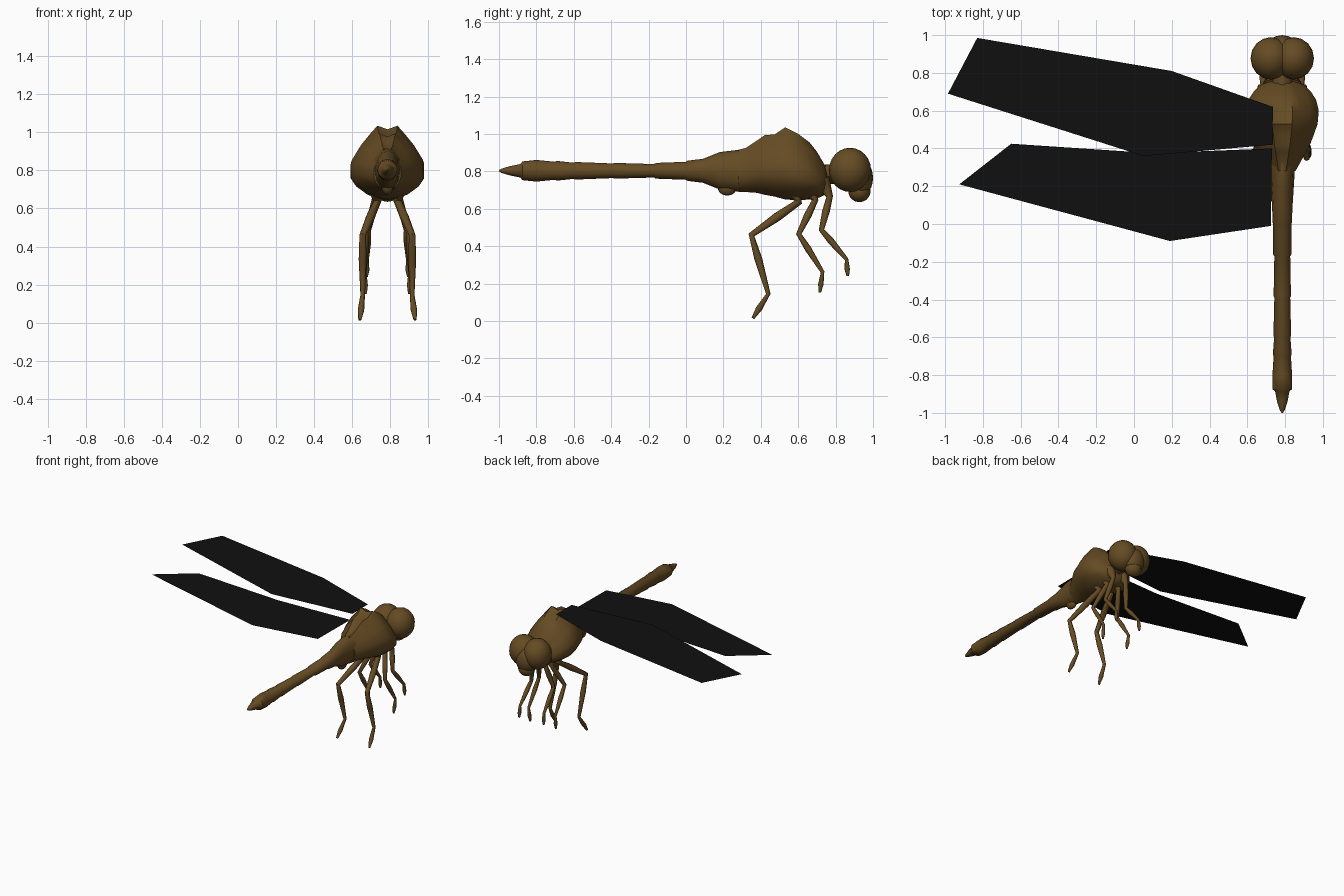
import bpy, bmesh, math
from mathutils import Vector

if "Cube" in bpy.data.objects:
    bpy.data.objects.remove(bpy.data.objects["Cube"])

CX = 0.785  # the body runs along this x; only the left wings exist


def material(name, rgb):
    m = bpy.data.materials.new(name)
    m.diffuse_color = (*rgb, 1)
    m.use_nodes = True
    m.node_tree.nodes["Principled BSDF"].inputs["Base Color"].default_value = m.diffuse_color
    return m


BROWN = material("brown_shell", (0.13, 0.07, 0.017))
BLACK = material("black_wing", (0.005, 0.005, 0.005))


def finish(name, bm, mat, smooth=True):
    if smooth:
        bmesh.ops.recalc_face_normals(bm, faces=bm.faces)
    me = bpy.data.meshes.new(name)
    bm.to_mesh(me)
    bm.free()
    me.materials.append(mat)
    ob = bpy.data.objects.new(name, me)
    bpy.context.collection.objects.link(ob)
    if smooth:
        bpy.ops.object.select_all(action='DESELECT')
        ob.select_set(True)
        bpy.context.view_layer.objects.active = ob
        bpy.ops.object.shade_smooth_by_angle(angle=math.radians(50))
    return ob


def loft(name, rings):
    """Skin a list of equal-length point rings and cap both ends."""
    bm = bmesh.new()
    vs = [[bm.verts.new(p) for p in r] for r in rings]
    n = len(vs[0])
    for a, b in zip(vs, vs[1:]):
        for i in range(n):
            j = (i + 1) % n
            bm.faces.new((a[i], a[j], b[j], b[i]))
    bm.faces.new(vs[0])
    bm.faces.new(vs[-1])
    return finish(name, bm, BROWN)


def ball(name, loc, radii, seg=16):
    bm = bmesh.new()
    bmesh.ops.create_uvsphere(bm, u_segments=seg, v_segments=seg * 3 // 4, radius=1)
    for v in bm.verts:
        v.co = Vector([c * r + o for c, r, o in zip(v.co, radii, loc)])
    return finish(name, bm, BROWN)


def tube(name, path, radii, n=8):
    pts = [Vector(p) for p in path]
    rings = []
    for i, p in enumerate(pts):
        t = (pts[min(i + 1, len(pts) - 1)] - pts[max(i - 1, 0)]).normalized()
        u = t.cross(Vector((1, 0, 0))).normalized()
        w = t.cross(u)
        angles = [2 * math.pi * k / n for k in range(n)]
        rings.append([p + radii[i] * (math.cos(a) * u + math.sin(a) * w) for a in angles])
    return loft(name, rings)


# Abdomen: stepped segments (y, half width, half height)
abdomen = [(-1, .004, .004), (-.985, .013, .012), (-.94, .028, .025), (-.885, .038, .036),
           (-.875, .052, .05), (-.8, .052, .058), (-.7, .046, .048), (-.692, .05, .053),
           (-.6, .043, .043), (-.592, .047, .047), (-.39, .042, .039), (-.382, .046, .042),
           (-.17, .042, .036), (-.162, .048, .042), (.0, .048, .048), (.008, .051, .054),
           (.09, .054, .064), (.18, .06, .1), (.28, .066, .112), (.34, .085, .115)]
loft("abdomen", [[(CX + w * math.cos(k * math.pi / 6), y, .803 + h * math.sin(k * math.pi / 6))
                  for k in range(12)] for y, w, h in abdomen])
ball("abdomen_lump", (CX, .22, .71), (.03, .05, .04), 10)

# Thorax: one twin-humped section scaled along y (y, top, bottom, half width)
half = [(.25, .02), (.55, .08), (.85, .2), (1, .32), (1, .53), (.75, .73), (.5, .88), (.28, 1)]
section = [(0, 0)] + half + [(0, .95)] + [(-u, v) for u, v in reversed(half)]
thorax = [(.28, .915, .69, .07), (.32, .925, .69, .092), (.38, .965, .685, .125),
          (.42, .993, .675, .147), (.475, .998, .665, .168), (.53, 1.035, .65, .187),
          (.6, 1.0, .645, .193), (.66, .955, .65, .178), (.7, .905, .655, .152),
          (.735, .845, .67, .118), (.755, .81, .70, .07)]
loft("thorax", [[(CX + u * w, y, b + v * (t - b)) for u, v in section] for y, t, b, w in thorax])

# Head
tube("neck", [(CX, .7, .78), (CX, .86, .79)], [.055, .05])
for s, side in ((-1, "left"), (1, "right")):
    ball(side + "_eye", (CX + s * .06, .877, .808), (.108, .112, .118))
ball("face", (CX, .93, .765), (.085, .07, .1))
ball("mouth", (CX, .927, .695), (.065, .06, .06), 12)

# Legs: hip, knee, ankle and toe as (x offset, y, z)
legs = {
    "rear": [(.055, .6, .635), (.13, .35, .46), (.13, .44, .145), (.145, .358, .015)],
    "middle": [(.055, .69, .645), (.115, .603, .465), (.12, .73, .262), (.115, .715, .152)],
    "front": [(.06, .768, .665), (.1, .724, .487), (.108, .858, .33), (.11, .865, .24)],
}
for name, joints in legs.items():
    for s, side in ((-1, "left"), (1, "right")):
        h, k, a, t = [Vector((CX + s * x, y, z)) for x, y, z in joints]
        root = h + Vector((0, -.045, .09))
        path = [root, h, h.lerp(k, .45), k, k.lerp(a, .4), a, a.lerp(t, .6), t]
        f = 1 if name == "rear" else .85
        radii = [r * f for r in (.055, .021, .024, .017, .021, .012, .017, .008)]
        tube(f"{side}_{name}_leg", path, radii)

# Wings: flat single-sided sheets
wings = {
    "front_wing": (1.028, [(.735, .62), (.2, .81), (-.83, .985), (-.985, .69), (.05, .36), (.735, .42)]),
    "rear_wing": (.985, [(.73, .40), (.1, .375), (-.65, .425), (-.925, .21), (.19, -.09), (.725, -.01)]),
}
for name, (z, outline) in wings.items():
    bm = bmesh.new()
    bm.faces.new([bm.verts.new((x, y, z)) for x, y in outline])
    finish(name, bm, BLACK, smooth=False)
